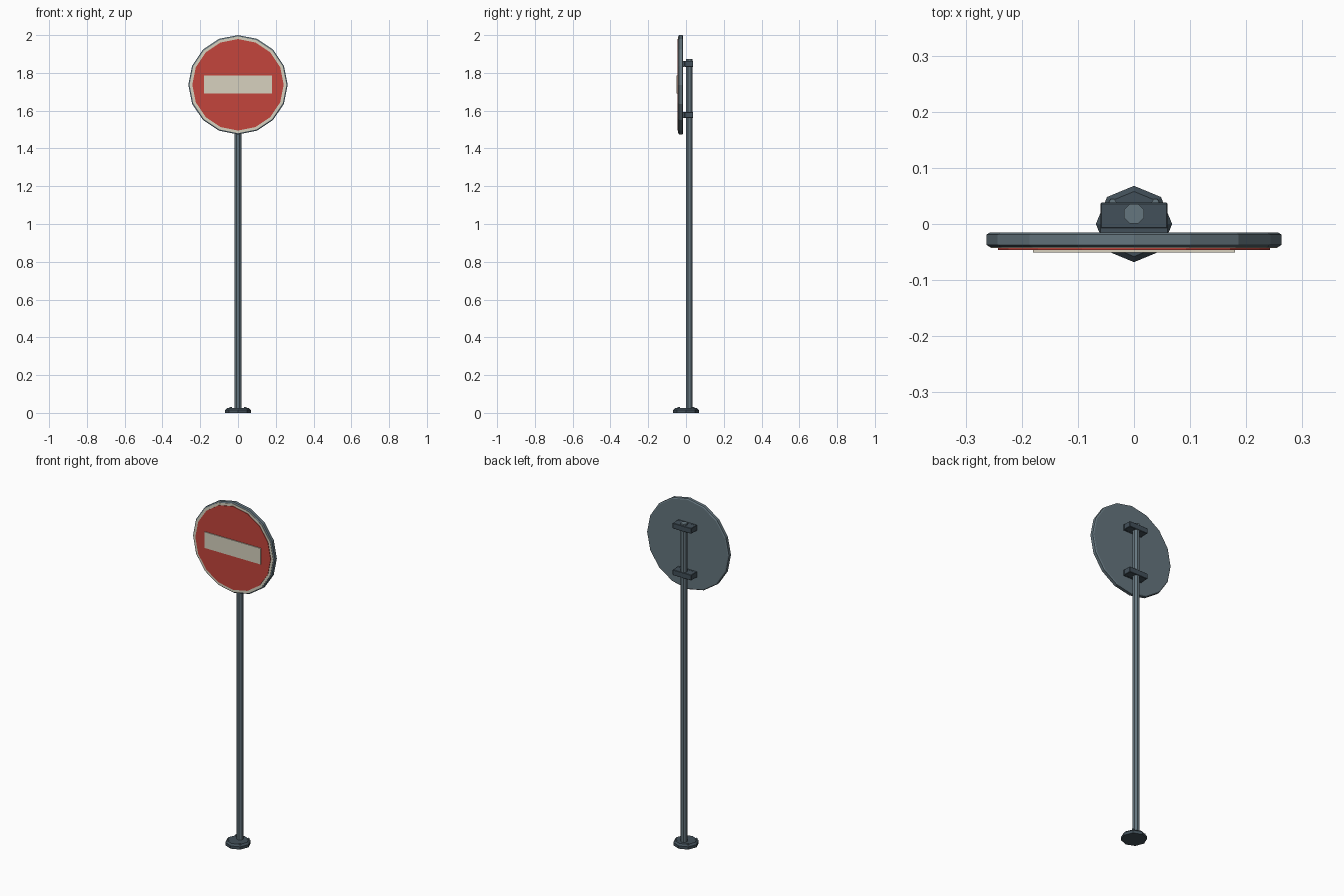
import bpy, bmesh, math
from mathutils import Matrix

if "Cube" in bpy.data.objects:
    bpy.data.objects.remove(bpy.data.objects["Cube"])


def material(name, color):
    m = bpy.data.materials.new(name)
    m.diffuse_color = (*color, 1)
    m.use_nodes = True
    m.node_tree.nodes["Principled BSDF"].inputs["Base Color"].default_value = m.diffuse_color
    return m


STEEL = material("steel", (0.13, 0.18, 0.21))
DARK = material("dark_steel", (0.055, 0.08, 0.10))
RED = material("red", (0.55, 0.06, 0.045))
CREAM = material("cream", (0.68, 0.64, 0.52))


def finish(name, bm, mat):
    bmesh.ops.recalc_face_normals(bm, faces=bm.faces)
    me = bpy.data.meshes.new(name)
    bm.to_mesh(me)
    bm.free()
    me.materials.append(mat)
    ob = bpy.data.objects.new(name, me)
    bpy.context.collection.objects.link(ob)
    return ob


def lathe(name, profile, sides, matrix, mat, turn=0.0):
    """Faceted solid from (radius, height) rings, capped at both ends."""
    bm = bmesh.new()
    rings = []
    for r, h in profile:
        angles = [turn + 2 * math.pi * i / sides for i in range(sides)]
        rings.append([bm.verts.new((r * math.cos(a), r * math.sin(a), h)) for a in angles])
    for a, b in zip(rings, rings[1:]):
        for i in range(sides):
            j = (i + 1) % sides
            bm.faces.new((a[i], a[j], b[j], b[i]))
    bm.faces.new(rings[0])
    bm.faces.new(rings[-1])
    bm.transform(matrix)
    return finish(name, bm, mat)


def box(name, lo, hi, mat, bevel=0.0):
    bm = bmesh.new()
    bmesh.ops.create_cube(bm, size=1)
    for v in bm.verts:
        for k in range(3):
            v.co[k] = lo[k] if v.co[k] < 0 else hi[k]
    if bevel:
        bmesh.ops.bevel(bm, geom=bm.edges[:], offset=bevel, segments=1, affect='EDGES')
    return finish(name, bm, mat)


POLE_Y = 0.018
SIGN_Z = 1.737

# Octagonal base plate with chamfered top, and its bolts
lathe("base_plate", [(0.068, 0), (0.068, 0.016), (0.058, 0.026)], 8, Matrix(), DARK)
for i in range(4):
    a = math.radians(45 + 90 * i)
    at = Matrix.Translation((0.054 * math.cos(a), 0.054 * math.sin(a), 0.016))
    lathe(f"base_bolt_{i + 1}", [(0.007, 0), (0.007, 0.014)], 6, at, STEEL)

# Pole
lathe("pole", [(0.019, 0.01), (0.019, 1.873)], 8,
      Matrix.Translation((0, POLE_Y, 0)), STEEL, math.pi / 8)

# Sign panel layers, lathed along -y
face = Matrix.Translation((0, 0, SIGN_Z)) @ Matrix.Rotation(math.pi / 2, 4, 'X')
lathe("sign_panel", [(0.257, 0.015), (0.263, 0.019), (0.263, 0.037), (0.257, 0.041)], 16, face, STEEL)
lathe("sign_border", [(0.256, 0.040), (0.256, 0.043)], 16, face, CREAM)
lathe("sign_red_face", [(0.242, 0.042), (0.242, 0.046)], 16, face, RED)
box("sign_bar", (-0.18, -0.051, 1.692), (0.18, -0.044, 1.785), CREAM)

# Clamps holding the panel to the pole
for name, z in (("lower", 1.577), ("upper", 1.848)):
    box(f"{name}_clamp", (-0.06, -0.008, z - 0.016), (0.06, 0.038, z + 0.016), DARK, 0.002)
    box(f"{name}_clamp_strip", (-0.06, -0.017, z - 0.016), (0.06, -0.007, z + 0.016), DARK)
